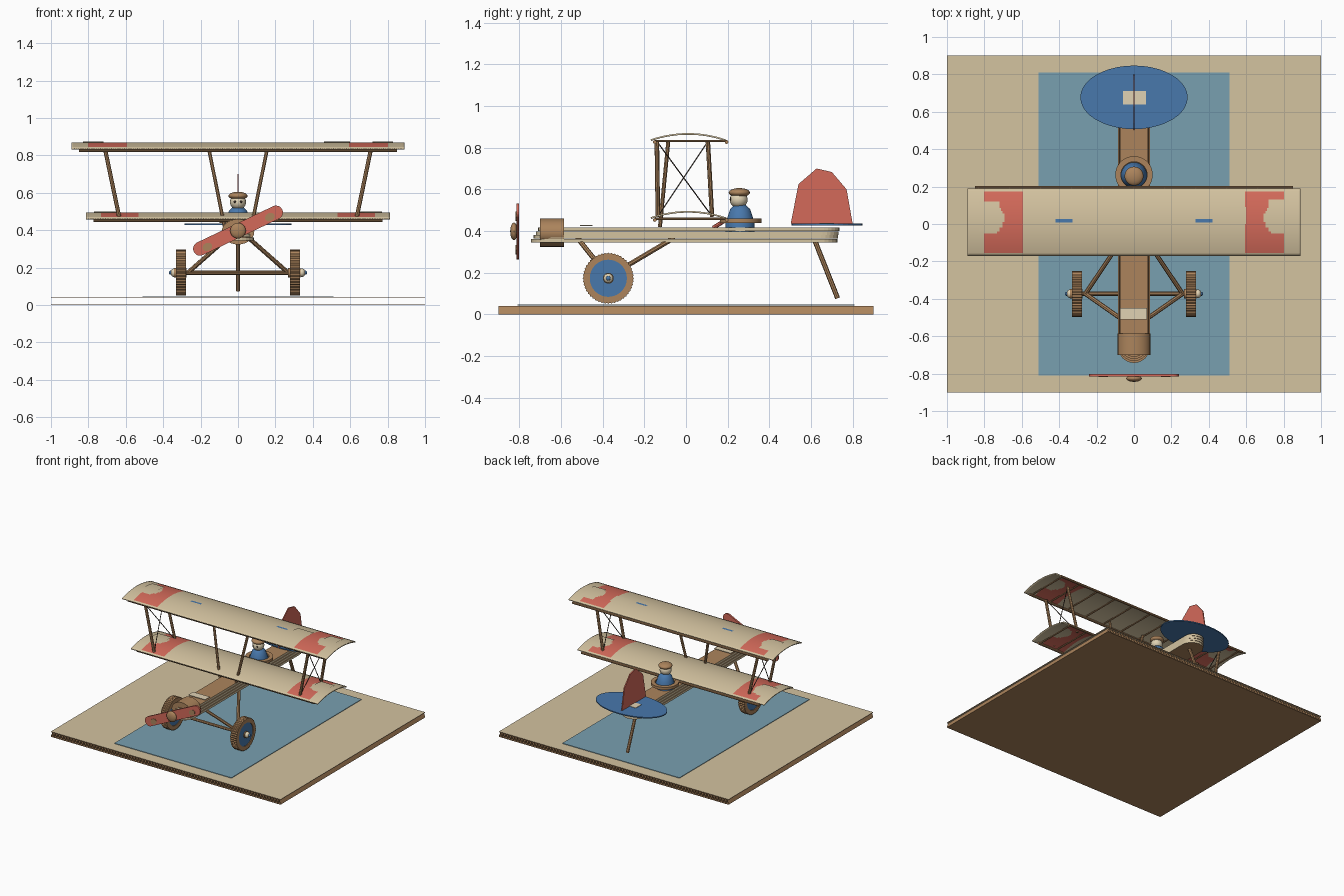
import bpy, bmesh, math
from mathutils import Matrix, Vector

if "Cube" in bpy.data.objects:
    bpy.data.objects.remove(bpy.data.objects["Cube"])


def material(name, *srgb):
    m = bpy.data.materials.new(name)
    m.diffuse_color = [((c / 255 + 0.055) / 1.055) ** 2.4 for c in srgb] + [1]
    m.use_nodes = True
    m.node_tree.nodes["Principled BSDF"].inputs["Base Color"].default_value = m.diffuse_color
    return m


TAN = material("tan card", 212, 195, 160)
BROWN = material("brown card", 172, 132, 92)
RED = material("red paint", 212, 106, 90)
BLUE = material("blue paint", 72, 120, 172)
PALE = material("pale blue paper", 121, 160, 176)
DARK = material("dark line", 62, 50, 42)
CREAM = material("cream", 224, 210, 180)


def finish(name, bm, *mats, smooth=False, recalc=True):
    if recalc:
        bmesh.ops.recalc_face_normals(bm, faces=bm.faces)
    me = bpy.data.meshes.new(name)
    bm.to_mesh(me)
    bm.free()
    for m in mats:
        me.materials.append(m)
    ob = bpy.data.objects.new(name, me)
    bpy.context.collection.objects.link(ob)
    if smooth:
        bpy.ops.object.select_all(action='DESELECT')
        ob.select_set(True)
        bpy.context.view_layer.objects.active = ob
        bpy.ops.object.shade_smooth_by_angle(angle=math.radians(40))
    return ob


def rod(name, p, q, r, mat=BROWN, n=8):
    p, q = Vector(p), Vector(q)
    d = q - p
    bm = bmesh.new()
    mx = Matrix.Translation((p + q) / 2) @ d.to_track_quat('Z', 'Y').to_matrix().to_4x4()
    bmesh.ops.create_cone(bm, cap_ends=True, segments=n, radius1=r, radius2=r, depth=d.length, matrix=mx)
    return finish(name, bm, mat, smooth=True)


def ball(name, loc, scale, mat):
    bm = bmesh.new()
    mx = Matrix.Translation(loc) @ Matrix.Diagonal((*scale, 1))
    bmesh.ops.create_uvsphere(bm, u_segments=20, v_segments=12, radius=1, matrix=mx)
    return finish(name, bm, mat, smooth=True)


def lathe(name, profile, loc, mat, n=32, axis='Z', closed=False, ripple=0):
    """Spin (radius, height) points; ripple dents the outermost points for corrugation."""
    rmax = max(r for r, h in profile)
    rings = []
    bm = bmesh.new()
    for i in range(n):
        a = 2 * math.pi * i / n
        dent = ripple * (i % 2)
        rr = [r - dent if r == rmax else r for r, h in profile]
        rings.append([bm.verts.new((r * math.cos(a), r * math.sin(a), p[1])) for r, p in zip(rr, profile)])
    m = len(profile)
    for i in range(n):
        a, b = rings[i], rings[(i + 1) % n]
        for j in range(m if closed else m - 1):
            bm.faces.new((a[j], a[(j + 1) % m], b[(j + 1) % m], b[j]))
    bmesh.ops.remove_doubles(bm, verts=bm.verts, dist=1e-5)
    if axis != 'Z':
        bm.transform(Matrix.Rotation(math.pi / 2, 4, 'Y' if axis == 'X' else 'X'))
    bm.transform(Matrix.Translation(loc))
    return finish(name, bm, mat, smooth=not ripple)


def plate(name, pts, depth, matrix, *mats):
    """Extrude a flat outline along local z, centred."""
    bm = bmesh.new()
    f = bm.faces.new([bm.verts.new((x, y, -depth / 2)) for x, y in pts])
    out = bmesh.ops.extrude_face_region(bm, geom=[f])
    bmesh.ops.translate(bm, vec=(0, 0, depth), verts=[v for v in out['geom'] if isinstance(v, bmesh.types.BMVert)])
    bm.transform(matrix)
    bmesh.ops.recalc_face_normals(bm, faces=bm.faces)
    if len(mats) > 1:
        for f in bm.faces:
            f.material_index = 1 if abs(f.normal.z) < 0.5 else 0
    return finish(name, bm, *mats)


def rect(x0, x1, y0, y1):
    return [(x0, y0), (x1, y0), (x1, y1), (x0, y1)]


def oval(rx, ry, n=40):
    return [(rx * math.cos(2 * math.pi * i / n), ry * math.sin(2 * math.pi * i / n)) for i in range(n)]


def stadium(length, r, n=12):
    """Rounded bar along x, end-circle centres at +-length."""
    return [(s * length + r * math.cos(a), r * math.sin(a))
            for s, a0 in ((1, -math.pi / 2), (-1, math.pi / 2))
            for a in (a0 + math.pi * i / n for i in range(n + 1))]


def surface(name, xs, ys, height, mats, rule=None):
    bm = bmesh.new()
    g = [[bm.verts.new((x, y, height(x, y))) for y in ys] for x in xs]
    for i in range(len(xs) - 1):
        for j in range(len(ys) - 1):
            f = bm.faces.new((g[i][j], g[i + 1][j], g[i + 1][j + 1], g[i][j + 1]))
            if rule:
                c = f.calc_center_median()
                f.material_index = rule(c.x, c.y)
    return finish(name, bm, *mats, smooth=True, recalc=False)


def span(a, b, n):
    return [a + (b - a) * i / n for i in range(n + 1)]


T = Matrix.Translation

# Corrugated base: two sheets with an open zigzag between, and a painted paper
plate("base_top_sheet", rect(-1, 1, -0.9, 0.9), 0.004, T((0, 0, 0.039)), TAN, BROWN)
plate("base_bottom_sheet", rect(-1, 1, -0.9, 0.9), 0.004, T((0, 0, 0.002)), BROWN)
bm = bmesh.new()
pairs = [[bm.verts.new((x, y, 0.004 + 0.033 * (i % 2))) for y in (-0.9, 0.9)] for i, x in enumerate(span(-1, 1, 160))]
for a, b in zip(pairs, pairs[1:]):
    bm.faces.new((a[0], b[0], b[1], a[1]))
finish("base_corrugation", bm, BROWN)
plate("painted_paper", rect(-0.51, 0.51, -0.81, 0.81), 0.004, T((0, 0, 0.045)), PALE)

# Fuselage of stacked rounded card layers
R90 = Matrix.Rotation(math.pi / 2, 4, 'Z')
for i in range(4):
    w = 0.085 - 0.004 * i
    plate(f"fuselage_layer_{i + 1}", stadium(0.65, w), 0.017, T((0, -0.008 + 0.007 * i, 0.354 + 0.018 * i)) @ R90, BROWN, TAN)
lathe("engine_block", [(0, -0.0575), (0.068, -0.0575), (0.068, 0.0575), (0, 0.0575)], (0, 0, 0), BROWN, axis='Y')
eng = bpy.data.objects["engine_block"]
eng.data.transform(T((0, -0.643, 0.392)) @ Matrix.Diagonal((1.28, 1, 1, 1)))
plate("nose_tape", rect(-0.075, 0.07, -0.51, -0.45), 0.004, T((0, 0, 0.427)), CREAM)

# Propeller with worn tips and round hub
prop = T((0, -0.808, 0.398)) @ Matrix.Rotation(math.pi / 2, 4, 'X') @ Matrix.Rotation(math.radians(25.5), 4, 'Z')
plate("propeller", stadium(0.225, 0.037), 0.014, prop, RED)
for s in (-1, 1):
    plate("propeller_worn_spot", [(x + s * 0.185, y - 0.008) for x, y in oval(0.028, 0.022, 9)], 0.004, prop @ T((0, 0, 0.008)), BROWN)
ball("propeller_hub", (0, -0.826, 0.398), (0.042, 0.018, 0.042), BROWN)

# Tail: oval tailplane, fin and skid
plate("tailplane", oval(0.287, 0.17), 0.008, T((0, 0.677, 0.431)), BLUE)
plate("tailplane_tape", rect(-0.06, 0.065, 0.64, 0.71), 0.003, T((0, 0, 0.437)), CREAM)
fin = [(0.503, 0.435), (0.54, 0.625), (0.627, 0.70), (0.70, 0.683), (0.771, 0.60), (0.80, 0.435)]
side = Matrix(((0, 0, 1, 0), (1, 0, 0, 0), (0, 1, 0, 0), (0, 0, 0, 1)))
plate("fin", fin, 0.008, side, RED)
rod("tail_skid", (0, 0.62, 0.35), (0, 0.728, 0.077), 0.012)

# Undercarriage
rod("axle", (-0.35, -0.373, 0.173), (0.35, -0.373, 0.173), 0.011)
for s in (-1, 1):
    c = (s * 0.305, -0.373, 0.173)
    lathe("tyre", [(0.089, -0.027), (0.123, -0.027), (0.123, 0.027), (0.089, 0.027)], c, BROWN, 96, 'X', True, 0.005)
    lathe("wheel_disc", [(0, -0.022), (0.09, -0.022), (0.09, 0.022), (0, 0.022)], c, BLUE, 40, 'X')
    lathe("hub_collar", [(0, -0.038), (0.026, -0.038), (0.026, 0.03), (0, 0.03)], c, BROWN, 20, 'X')
    ball("hub_ball", (s * 0.342, -0.373, 0.173), (0.018, 0.023, 0.023), CREAM)
    ball("hub_cap", (s * 0.361, -0.373, 0.173), (0.009, 0.011, 0.011), BLUE)
    rod("front_gear_strut", (s * 0.26, -0.373, 0.18), (s * 0.05, -0.52, 0.365), 0.012)
    rod("rear_gear_strut", (s * 0.26, -0.373, 0.18), (s * 0.05, -0.06, 0.365), 0.012)

# Wings: arched skins with red bands, spars and ribs


def arch(base):
    return lambda x, y: base + 0.03 * (1 - ((y - 0.01) / 0.18) ** 2)


def wing(name, half, base, band, bite):
    def rule(x, y):
        inside = band[0] < abs(x) < band[1] and -0.16 < y < 0.175
        return int(inside and math.hypot(abs(x) - bite, y - 0.03) > 0.085)
    skin = surface(name + "_skin", span(-half, half, 180), span(-0.17, 0.19, 24), arch(base), (TAN, RED), rule)
    mod = skin.modifiers.new("thickness", 'SOLIDIFY')
    mod.thickness, mod.offset = 0.008, -1
    for y in (-0.15, 0.195):
        rod(name + "_spar", (-half + 0.04, y, base - 0.013), (half - 0.04, y, base - 0.013), 0.009)
    for x in span(-half + 0.06, half - 0.06, 10):
        rod(name + "_rib", (x, -0.15, base - 0.008), (x, 0.195, base - 0.008), 0.006, BROWN, 6)


def patch(name, x0, x1, y0, y1, base, mat):
    return surface(name, span(x0, x1, 2), span(y0, y1, 8), lambda x, y: arch(base)(x, y) + 0.004, (mat,))


wing("upper_wing", 0.89, 0.84, (0.595, 0.80), 0.78)
wing("lower_wing", 0.813, 0.466, (0.53, 0.735), 0.72)
patch("upper_patch_left", -0.83, -0.72, -0.04, 0.12, 0.84, TAN)
patch("upper_patch_right", 0.72, 0.83, -0.04, 0.13, 0.84, TAN)
patch("upper_patch_inner", 0.46, 0.60, 0.0, 0.09, 0.84, TAN)
for s in (-1, 1):
    patch("lower_patch", s * 0.71 - 0.06, s * 0.71 + 0.06, -0.04, 0.11, 0.466, TAN)
    patch("blue_mark", s * 0.375 - 0.045, s * 0.375 + 0.045, 0.008, 0.026, 0.84, BLUE)

# Wing struts and crossed wires
for s in (-1, 1):
    top_f, low_f = (s * 0.71, -0.14, 0.83), (s * 0.635, -0.135, 0.47)
    top_b, low_b = (s * 0.71, 0.105, 0.83), (s * 0.635, 0.125, 0.47)
    rod("outer_front_strut", top_f, low_f, 0.011)
    rod("outer_rear_strut", top_b, low_b, 0.011)
    rod("wire", top_f, low_b, 0.003, DARK, 5)
    rod("wire", top_b, low_f, 0.003, DARK, 5)
    rod("inner_strut", (s * 0.155, -0.085, 0.83), (s * 0.072, -0.125, 0.42), 0.010)

# Cockpit rim and pilot
lathe("cockpit_rim", [(0.07, -0.01), (0.1, -0.01), (0.1, 0.01), (0.07, 0.01)], (0, 0.263, 0.449), BROWN, 36, closed=True)
rod("control_stick", (0, 0.13, 0.415), (0, 0.195, 0.455), 0.01, RED)
lathe("pilot_body", [(0, 0.395), (0.07, 0.395), (0.07, 0.44), (0.058, 0.475), (0.048, 0.505), (0.026, 0.525), (0, 0.53)],
      (0, 0.26, 0), BLUE)
ball("pilot_head", (0, 0.253, 0.55), (0.043, 0.043, 0.04), CREAM)
ball("pilot_cap", (0, 0.256, 0.584), (0.051, 0.051, 0.022), BROWN)
for s in (-1, 1):
    ball("pilot_eye", (s * 0.017, 0.214, 0.553), (0.006, 0.004, 0.007), DARK)
